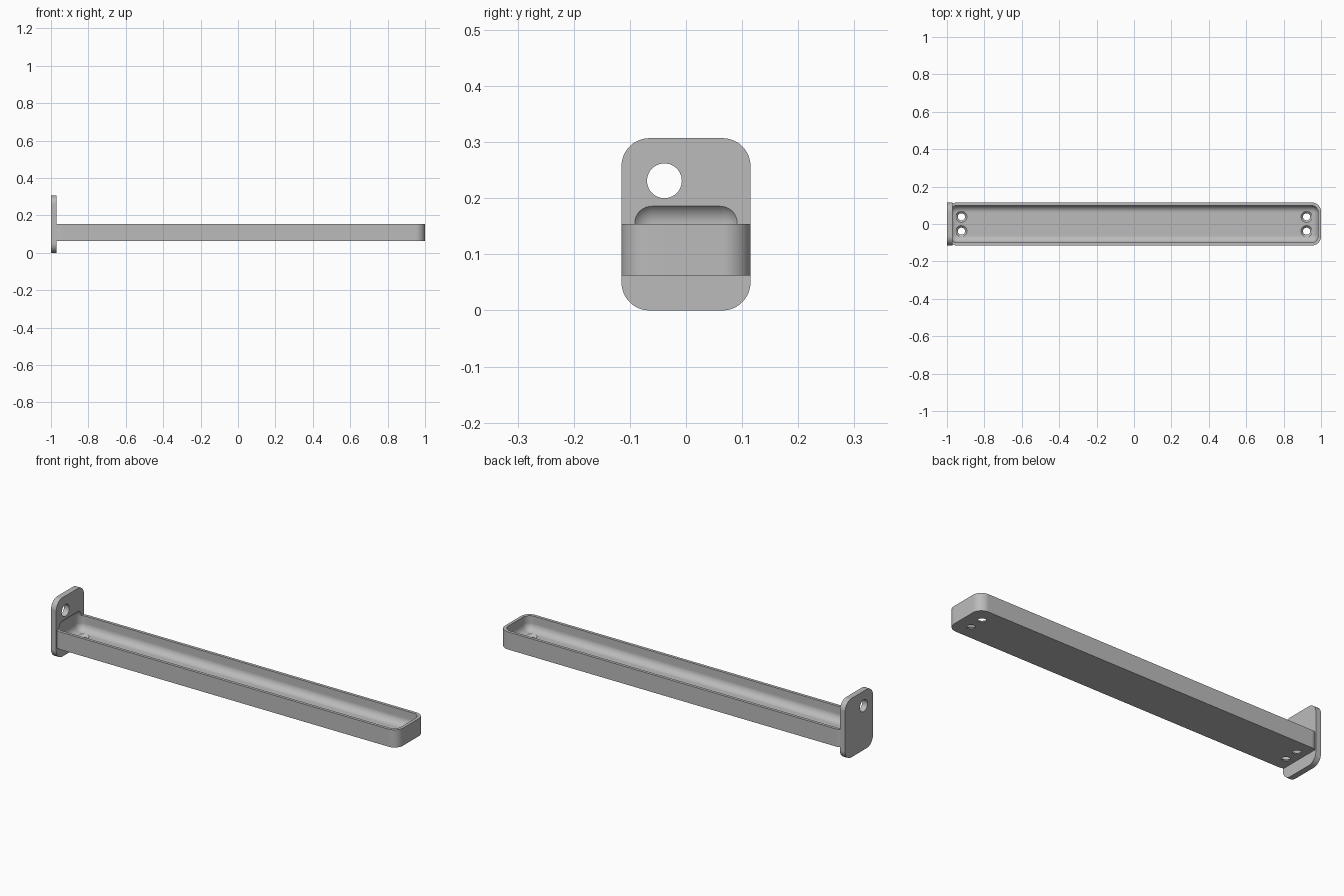
import bpy
import bmesh
import math
from mathutils import Matrix, Vector

cube = bpy.data.objects.get("Cube")
if cube:
    bpy.data.objects.remove(cube, do_unlink=True)

HALF_W = 0.115       # half width of plate and tray
PLATE_T = 0.03       # mounting plate thickness
PLATE_H = 0.307
TRAY_Z = (0.062, 0.154)
WALL = 0.0154
FLOOR = TRAY_Z[0] + WALL
CORNER = 0.05

grey = bpy.data.materials.new("satin grey")
grey.use_nodes = True
grey.diffuse_color = (0.5, 0.5, 0.5, 1)
grey.node_tree.nodes["Principled BSDF"].inputs["Base Color"].default_value = (0.5, 0.5, 0.5, 1)


def add_object(name, bm):
    bmesh.ops.recalc_face_normals(bm, faces=bm.faces)
    mesh = bpy.data.meshes.new(name)
    bm.to_mesh(mesh)
    bm.free()
    mesh.materials.append(grey)
    obj = bpy.data.objects.new(name, mesh)
    bpy.context.collection.objects.link(obj)
    return obj


def rounded_rect(u0, u1, v0, v1, r, steps=12):
    """Outline of a rectangle with round corners, counter-clockwise."""
    centres = [(u1 - r, v1 - r), (u0 + r, v1 - r), (u0 + r, v0 + r), (u1 - r, v0 + r)]
    points = []
    for quarter, (u, v) in enumerate(centres):
        for i in range(steps + 1):
            a = (quarter + i / steps) * math.pi / 2
            points.append((u + r * math.cos(a), v + r * math.sin(a)))
    return points


def prism(name, points, depth):
    bm = bmesh.new()
    face = bm.faces.new([bm.verts.new(p) for p in points])
    out = bmesh.ops.extrude_face_region(bm, geom=[face])
    moved = [g for g in out["geom"] if isinstance(g, bmesh.types.BMVert)]
    bmesh.ops.translate(bm, verts=moved, vec=depth)
    return add_object(name, bm)


def cylinder(name, centre, r1, r2, depth, rot=None):
    bm = bmesh.new()
    matrix = Matrix.Translation(centre) @ (rot or Matrix())
    bmesh.ops.create_cone(bm, cap_ends=True, segments=40, radius1=r1, radius2=r2,
                          depth=depth, matrix=matrix)
    return add_object(name, bm)


def combine(target, other, operation):
    """Boolean the other object into the target, then drop it."""
    other.hide_render = True
    mod = target.modifiers.new("boolean", 'BOOLEAN')
    mod.operation = operation
    mod.solver = 'EXACT'
    mod.object = other
    bpy.context.view_layer.objects.active = target
    bpy.ops.object.modifier_apply(modifier=mod.name)
    bpy.data.objects.remove(other, do_unlink=True)


# Upright mounting plate
plate = prism("mounting_plate",
              [(-1, y, z) for y, z in rounded_rect(-HALF_W, HALF_W, 0, PLATE_H, CORNER)],
              Vector((PLATE_T, 0, 0)))

# Long tray body, its near end buried in the plate
tray = prism("tray_with_plate",
             [(x, y, TRAY_Z[0]) for x, y in rounded_rect(-0.996, 1, -HALF_W, HALF_W, CORNER)],
             Vector((0, 0, TRAY_Z[1] - TRAY_Z[0])))
combine(tray, plate, 'UNION')

# Filleted cavity, which also bites a shallow recess into the plate
top = 0.194
bm = bmesh.new()
bmesh.ops.create_cube(bm, size=1)
bmesh.ops.scale(bm, verts=bm.verts, vec=(2 - 2 * WALL, 2 * (HALF_W - WALL), top - FLOOR))
bmesh.ops.translate(bm, verts=bm.verts, vec=(0, 0, (top + FLOOR) / 2))
bmesh.ops.bevel(bm, geom=bm.edges[:], offset=0.0385, segments=12, profile=0.5,
                affect='EDGES', clamp_overlap=True)
combine(tray, add_object("cavity_cutter", bm), 'DIFFERENCE')

# Countersunk screw holes in the tray floor
for x in (-0.923, 0.923):
    for y in (-0.0385, 0.0385):
        drop = 0.002
        combine(tray, cylinder("hole_cutter", (x, y, FLOOR - 0.02), 0.019, 0.019, 0.06),
                'DIFFERENCE')
        combine(tray, cylinder("sink_cutter", (x, y, FLOOR - 0.005), 0.019, 0.031, 0.01 + drop),
                'DIFFERENCE')
        combine(tray, cylinder("rim_cutter", (x, y, FLOOR + 0.02), 0.031, 0.031, 0.04 - drop),
                'DIFFERENCE')

# Hanging hole through the plate
combine(tray, cylinder("hanging_hole_cutter", (-1, -0.0385, 0.231), 0.031, 0.031, 0.2,
                       Matrix.Rotation(math.pi / 2, 4, 'Y')), 'DIFFERENCE')

# Smooth fillets, crisp edges
bpy.ops.object.select_all(action='DESELECT')
tray.select_set(True)
bpy.context.view_layer.objects.active = tray
bpy.ops.object.shade_smooth_by_angle(angle=math.radians(30))
weighted = tray.modifiers.new("weighted normals", 'WEIGHTED_NORMAL')
weighted.keep_sharp = True
